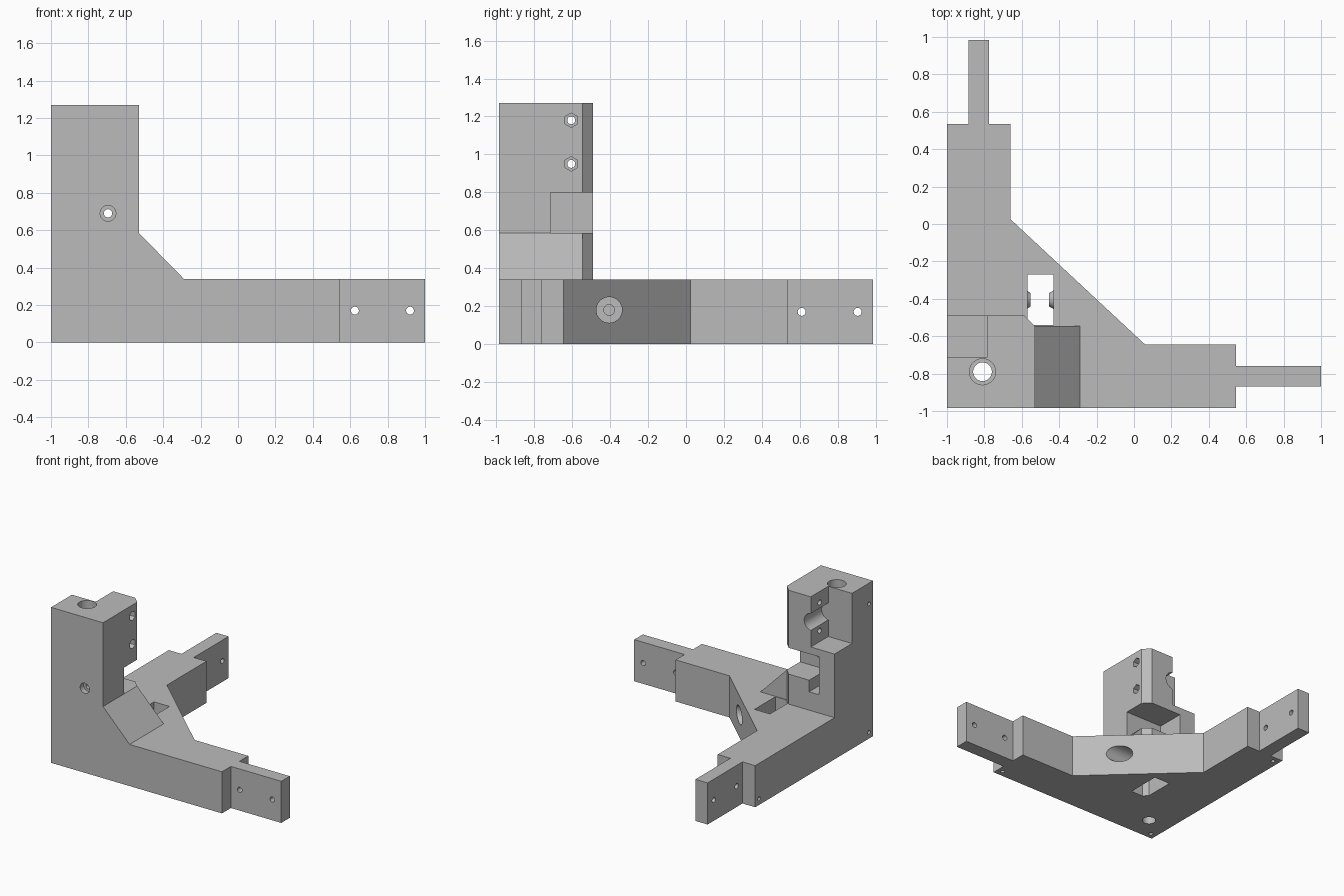
import bpy, bmesh, math
from mathutils import Matrix, Vector

if "Cube" in bpy.data.objects:
    bpy.data.objects.remove(bpy.data.objects["Cube"])

grey = bpy.data.materials.new("plain_grey")
grey.use_nodes = True
COLOUR = (0.5, 0.5, 0.5, 1)
grey.diffuse_color = COLOUR
grey.node_tree.nodes["Principled BSDF"].inputs["Base Color"].default_value = COLOUR


def finish(name, bm):
    bmesh.ops.recalc_face_normals(bm, faces=bm.faces)
    mesh = bpy.data.meshes.new(name)
    bm.to_mesh(mesh)
    bm.free()
    mesh.materials.append(grey)
    ob = bpy.data.objects.new(name, mesh)
    bpy.context.collection.objects.link(ob)
    return ob


def prism(name, points, start, end, axis="z"):
    """Extrude an outline along z (xy points) or along y (xz points)."""
    bm = bmesh.new()
    place = (lambda a, b: (a, b, start)) if axis == "z" else (lambda a, b: (a, start, b))
    face = bm.faces.new([bm.verts.new(place(*p)) for p in points])
    step = Vector((0, 0, end - start)) if axis == "z" else Vector((0, end - start, 0))
    new = bmesh.ops.extrude_face_region(bm, geom=[face])["geom"]
    bmesh.ops.translate(bm, vec=step, verts=[v for v in new if isinstance(v, bmesh.types.BMVert)])
    return finish(name, bm)


def box(name, x0, x1, y0, y1, z0, z1):
    return prism(name, [(x0, y0), (x1, y0), (x1, y1), (x0, y1)], z0, z1)


def rod(name, start, end, r, r2=None, sides=32):
    """Cylinder or cone between two points."""
    a, b = Vector(start), Vector(end)
    turn = (b - a).to_track_quat("Z", "Y").to_matrix().to_4x4()
    bm = bmesh.new()
    bmesh.ops.create_cone(bm, cap_ends=True, segments=sides, radius1=r,
                          radius2=r if r2 is None else r2, depth=(b - a).length,
                          matrix=Matrix.Translation((a + b) / 2) @ turn)
    return finish(name, bm)


def combine(target, tool, operation="DIFFERENCE"):
    tool.hide_render = True
    mod = target.modifiers.new("cut", "BOOLEAN")
    mod.operation, mod.solver, mod.object = operation, "EXACT", tool
    bpy.context.view_layer.objects.active = target
    bpy.ops.object.modifier_apply(modifier=mod.name)
    bpy.data.objects.remove(tool)


# Base with two arms, end tabs and a diagonal web
FRONT = -0.985
bracket = prism("corner_bracket", [
    (-1, FRONT), (0.545, FRONT), (0.545, -0.87), (1, -0.87), (1, -0.76), (0.545, -0.76),
    (0.545, -0.645), (0.06, -0.645), (-0.66, 0.025), (-0.66, 0.535), (-0.775, 0.535),
    (-0.775, 0.985), (-0.885, 0.985), (-0.885, 0.535), (-1, 0.535)], 0, 0.34)
combine(bracket, box("web_slot", -0.57, -0.43, -0.54, -0.27, -0.1, 0.5))

# Upright with a chamfered corner, and its sloped gusset
combine(bracket, prism("upright", [(-1, FRONT), (-0.53, FRONT), (-0.53, -0.545),
                                   (-0.585, -0.49), (-1, -0.49)], 0, 1.27), "UNION")
combine(bracket, prism("gusset", [(-0.6, 0.2), (-0.29, 0.2), (-0.29, 0.34), (-0.53, 0.585),
                                  (-0.6, 0.585)], FRONT, -0.545, "y"), "UNION")

# Clamp corner, its rod channel, and the recess below
combine(bracket, box("clamp_notch", -1.2, -0.785, -0.715, -0.3, 0.86, 1.5))
combine(bracket, rod("rod_channel", (-0.795, -0.715, 1.065), (-0.795, -0.3, 1.065), 0.07))
combine(bracket, box("recess", -0.86, -0.4, -0.715, -0.3, 0.585, 0.8))
combine(bracket, box("recess_groove", -0.86, -0.77, -0.64, -0.3, 0.49, 0.7))

# Conical bosses facing each other in the slot
AXIS_Y, AXIS_Z = -0.405, 0.18
for wall, tip in ((-0.58, -0.553), (-0.42, -0.455)):
    combine(bracket, rod("boss", (wall, AXIS_Y, AXIS_Z), (tip, AXIS_Y, AXIS_Z), 0.055, 0.035), "UNION")

# Round holes as start, end, radius
holes = [
    ((-0.81, -0.79, -0.1), (-0.81, -0.79, 1.4), 0.05),
    ((-0.81, -0.79, 0.2), (-0.81, -0.79, 1.4), 0.07),
    ((-0.695, -1.2, 0.69), (-0.695, -0.6, 0.69), 0.022),
    ((-0.695, -1.2, 0.69), (-0.695, -0.94, 0.69), 0.042),
    ((-0.65, AXIS_Y, AXIS_Z), (-0.3, AXIS_Y, AXIS_Z), 0.028),
    ((-0.36, AXIS_Y, AXIS_Z), (0.1, AXIS_Y, AXIS_Z), 0.068),
]
for x in (0.625, 0.92):
    holes.append(((x, -1, 0.17), (x, -0.7, 0.17), 0.021))
for y in (0.61, 0.905):
    holes.append(((-1.1, y, 0.17), (-0.7, y, 0.17), 0.021))
for x, y in ((-0.95, -0.935), (0.5, -0.935), (-0.95, 0.485)):
    holes.append(((x, y, -0.1), (x, y, 0.06), 0.016))
for y, z in ((-0.935, 0.05), (-0.935, 1.1), (0.485, 0.05)):
    holes.append(((-1.1, y, z), (-0.975, y, z), 0.016))
for z in (0.95, 1.18):
    holes.append(((-0.9, -0.605, z), (-0.4, -0.605, z), 0.021))
for start, end, radius in holes:
    combine(bracket, rod("hole", start, end, radius))

# Hexagonal nut pockets
for z in (0.95, 1.18):
    pocket = rod("nut_pocket", (-0.59, -0.605, z), (-0.4, -0.605, z), 0.038, sides=6)
    combine(bracket, pocket)

bpy.ops.object.select_all(action="DESELECT")
bracket.select_set(True)
bpy.context.view_layer.objects.active = bracket
bpy.ops.object.shade_smooth_by_angle(angle=math.radians(30))
